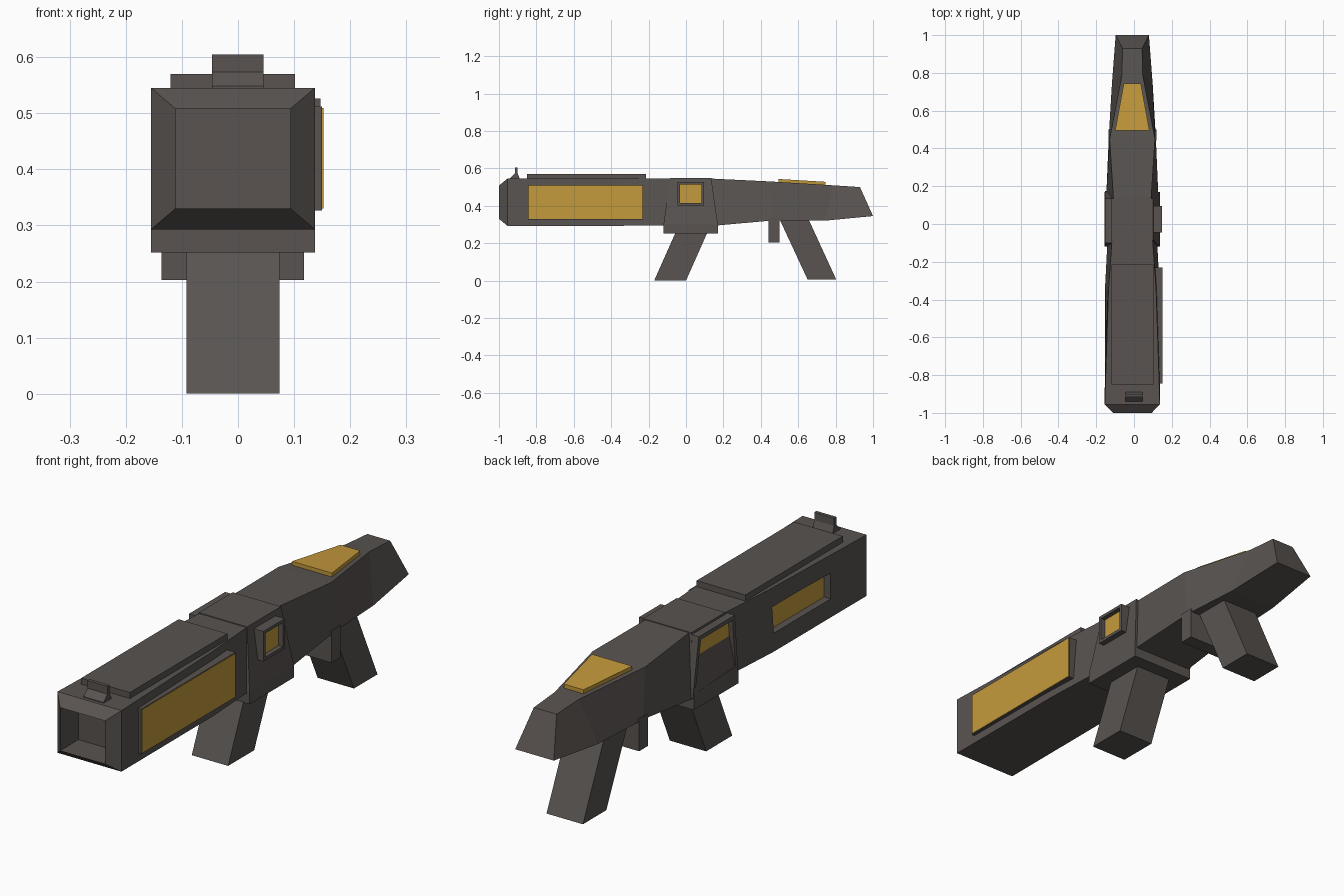
import bpy, bmesh

if "Cube" in bpy.data.objects:
    bpy.data.objects.remove(bpy.data.objects["Cube"])

CX = -0.009  # symmetry plane of the main body


def material(name, rgb):
    m = bpy.data.materials.new(name)
    m.diffuse_color = (*rgb, 1)
    m.use_nodes = True
    m.node_tree.nodes["Principled BSDF"].inputs["Base Color"].default_value = m.diffuse_color
    return m


DARK = material("dark_metal", (0.10, 0.088, 0.082))
GOLD = material("gold", (0.55, 0.32, 0.045))


def finish(bm, name, *mats):
    bmesh.ops.recalc_face_normals(bm, faces=bm.faces)
    me = bpy.data.meshes.new(name)
    bm.to_mesh(me)
    bm.free()
    ob = bpy.data.objects.new(name, me)
    bpy.context.collection.objects.link(ob)
    for m in mats:
        me.materials.append(m)
    return ob


def loft(name, rings, mat=DARK):
    """Skin a list of equal-sized point rings, capped at both ends."""
    bm = bmesh.new()
    vs = [[bm.verts.new(p) for p in r] for r in rings]
    n = len(rings[0])
    for a, b in zip(vs, vs[1:]):
        for i in range(n):
            j = (i + 1) % n
            bm.faces.new((a[i], a[j], b[j], b[i]))
    bm.faces.new(vs[0])
    bm.faces.new(vs[-1])
    return finish(bm, name, mat)


def prism(name, pts, x0, x1, mat=DARK):
    """Extrude a (y, z) profile along x."""
    return loft(name, [[(x, y, z) for y, z in pts] for x in (x0, x1)], mat)


def rect(y0, y1, z0, z1):
    return [(y0, z0), (y1, z0), (y1, z1), (y0, z1)]


def window(name, pts, x0, x1, rim, depth):
    """Framed block whose outer face (x1) holds a sunken gold pane."""
    ob = prism(name, pts, x0, x1)
    me = ob.data
    me.materials.append(GOLD)
    bm = bmesh.new()
    bm.from_mesh(me)
    f = max(bm.faces, key=lambda q: q.calc_center_median().x * (1 if x1 > 0 else -1))
    bmesh.ops.inset_region(bm, faces=[f], thickness=rim)
    f = bmesh.ops.extrude_discrete_faces(bm, faces=[f])["faces"][0]
    for v in f.verts:
        v.co.x -= depth if x1 > 0 else -depth
    f.material_index = 1
    bm.to_mesh(me)
    bm.free()


# Main body: sections (top y, top half width, top z, bottom y, bottom half width, bottom z)
# The first two form the muzzle recess, the third the chamfered front edge
sections = [
    (-0.88, 0.1025, 0.508, -0.88, 0.1025, 0.33),
    (-1.0, 0.1025, 0.508, -1.0, 0.1025, 0.33),
    (-0.955, 0.146, 0.545, -0.955, 0.146, 0.293),
    (-0.35, 0.126, 0.545, -0.35, 0.145, 0.293),
    (-0.09, 0.108, 0.545, -0.10, 0.132, 0.295),
    (0.14, 0.100, 0.545, 0.17, 0.137, 0.295),
    (0.45, 0.120, 0.530, 0.47, 0.124, 0.322),
    (0.79, 0.055, 0.509, 0.74, 0.108, 0.32),
    (0.93, 0.052, 0.50, 1.0, 0.088, 0.345),
]
body = loft("main_body", [
    [(CX - wt, yt, zt), (CX + wt, yt, zt), (CX + wb, yb, zb), (CX - wb, yb, zb)]
    for yt, wt, zt, yb, wb, zb in sections])

# Sunken window on the left of the barrel housing
cutter = prism("window_cutter", rect(-0.73, -0.36, 0.365, 0.47), -0.3, -0.116)
cutter.hide_render = True
cutter.hide_viewport = True
cut = body.modifiers.new("window", "BOOLEAN")
cut.object = cutter
cut.operation = "DIFFERENCE"
cut.solver = "EXACT"
prism("left_window_pane", rect(-0.735, -0.355, 0.36, 0.475), -0.110, -0.119, GOLD)

# Gold-faced plate on the right of the barrel housing
prism("right_plate", rect(-0.845, -0.23, 0.327, 0.512), 0.09, 0.150)
prism("right_plate_face", rect(-0.842, -0.233, 0.330, 0.509), 0.148, 0.152, GOLD)

# Top plate and front sight
prism("top_plate", rect(-0.85, -0.215, 0.53, 0.570), CX - 0.111, CX + 0.111)
prism("front_sight", [(-0.94, 0.54), (-0.94, 0.548), (-0.915, 0.573), (-0.915, 0.605),
                      (-0.90, 0.605), (-0.90, 0.573), (-0.89, 0.548), (-0.89, 0.54)],
      -0.046, 0.045)

# Flared centre housing: (z, front y, back y, half width)
loft("centre_housing", [
    [(CX - w, a, z), (CX + w, a, z), (CX + w, b, z), (CX - w, b, z)]
    for z, a, b, w in [(0.252, -0.12, 0.17, 0.146), (0.30, -0.12, 0.17, 0.146),
                       (0.548, -0.085, 0.135, 0.110)]])

# Framed windows on either side of the housing
window("left_window_frame", [(-0.12, 0.312), (0.175, 0.300), (0.135, 0.540), (-0.10, 0.540)],
       -0.08, -0.153, 0.022, 0.02)
window("right_window_frame", rect(-0.045, 0.095, 0.402, 0.526), 0.08, 0.147, 0.018, 0.02)

# Grips and trigger
prism("front_grip", [(-0.17, 0.0), (0.0, 0.0), (0.12, 0.27), (-0.05, 0.27)],
      CX - 0.083, CX + 0.083)
prism("rear_grip", [(0.65, 0.006), (0.803, 0.006), (0.645, 0.35), (0.49, 0.35)],
      CX - 0.083, CX + 0.083)
prism("trigger_block", rect(0.442, 0.50, 0.203, 0.335), CX - 0.127, CX + 0.127)

# Gold panel on the sloping rear top
loft("rear_top_panel", [
    [(CX - w, y, z), (CX + w, y, z), (CX + w, y, z - 0.03), (CX - w, y, z - 0.03)]
    for y, w, z in [(0.495, 0.091, 0.543), (0.745, 0.045, 0.528)]])
bpy.data.objects["rear_top_panel"].data.materials[0] = GOLD
